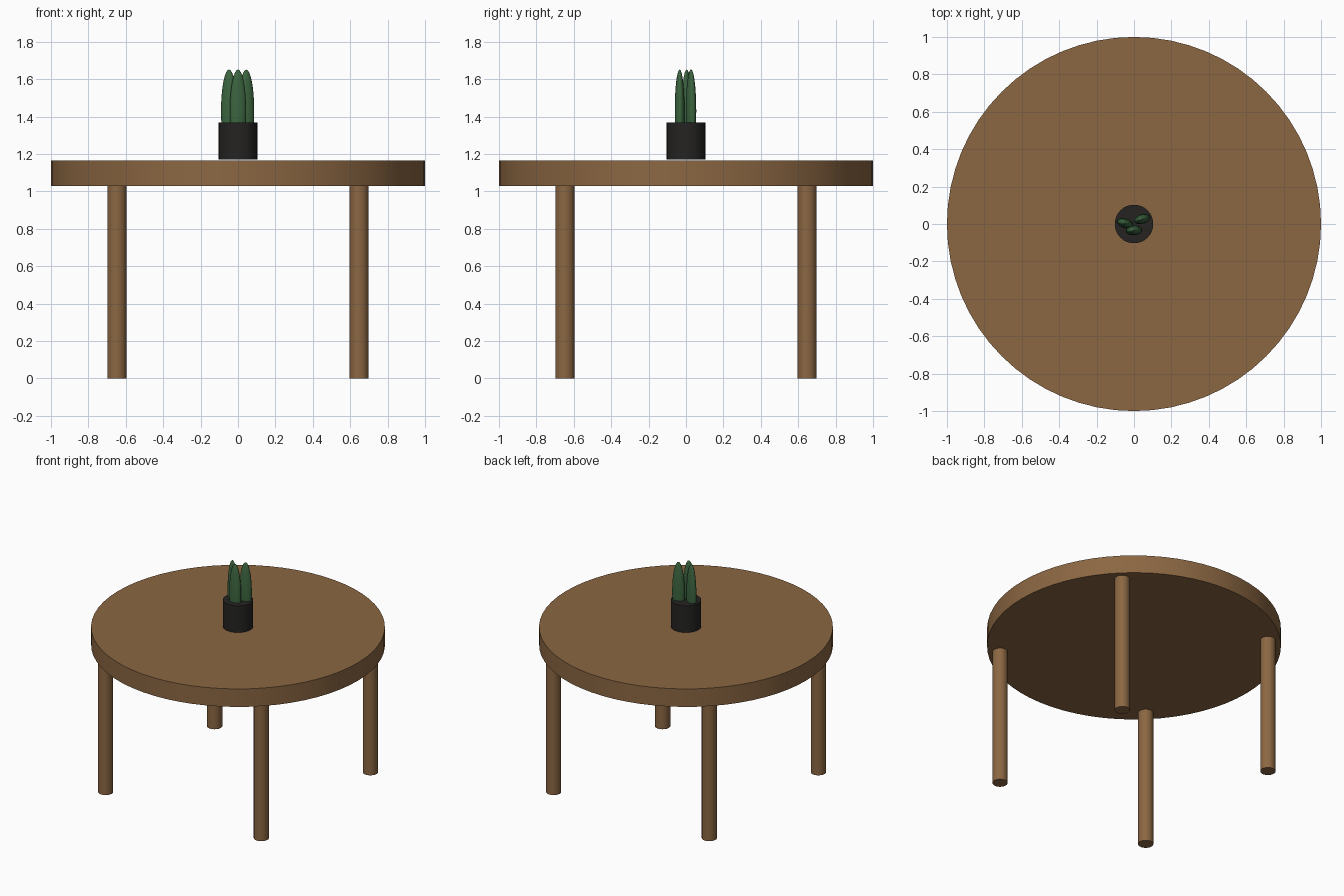
import bpy
from math import radians

if "Cube" in bpy.data.objects:
    bpy.data.objects.remove(bpy.data.objects["Cube"])


def material(name, color):
    mat = bpy.data.materials.new(name)
    mat.diffuse_color = (*color, 1)
    mat.use_nodes = True
    mat.node_tree.nodes["Principled BSDF"].inputs["Base Color"].default_value = mat.diffuse_color
    return mat


wood = material("wood", (0.26, 0.135, 0.055))
black = material("black_pot", (0.018, 0.017, 0.016))
green = material("cactus_green", (0.045, 0.13, 0.05))


def finish(name, mat):
    ob = bpy.context.object
    ob.name = name
    ob.data.materials.append(mat)
    bpy.ops.object.shade_smooth_by_angle(angle=radians(40))
    return ob


def cylinder(name, mat, x, y, z0, z1, radius, sides):
    bpy.ops.mesh.primitive_cylinder_add(
        vertices=sides, radius=radius, depth=z1 - z0, location=(x, y, (z0 + z1) / 2))
    return finish(name, mat)


# Round table top
cylinder("table_top", wood, 0, 0, 1.03, 1.165, 1.0, 64)

# Four straight legs at the corners of a square
for side, x in (("left", -0.647), ("right", 0.647)):
    for end, y in (("front", -0.647), ("back", 0.647)):
        cylinder(f"{end}_{side}_leg", wood, x, y, 0, 1.03, 0.052, 32)

# Plant pot
cylinder("pot", black, 0, 0, 1.17, 1.37, 0.103, 32)

# Three flattened cactus stems
stems = (("left", -0.048, 0.004, -17), ("middle", 0, -0.034, 5), ("right", 0.044, 0.027, 17))
for label, x, y, turn in stems:
    bpy.ops.mesh.primitive_uv_sphere_add(
        segments=32, ring_count=16, location=(x, y, 1.43), rotation=(0, 0, radians(turn)))
    bpy.context.object.scale = (0.044, 0.026, 0.222)
    finish(f"{label}_cactus_stem", green)
